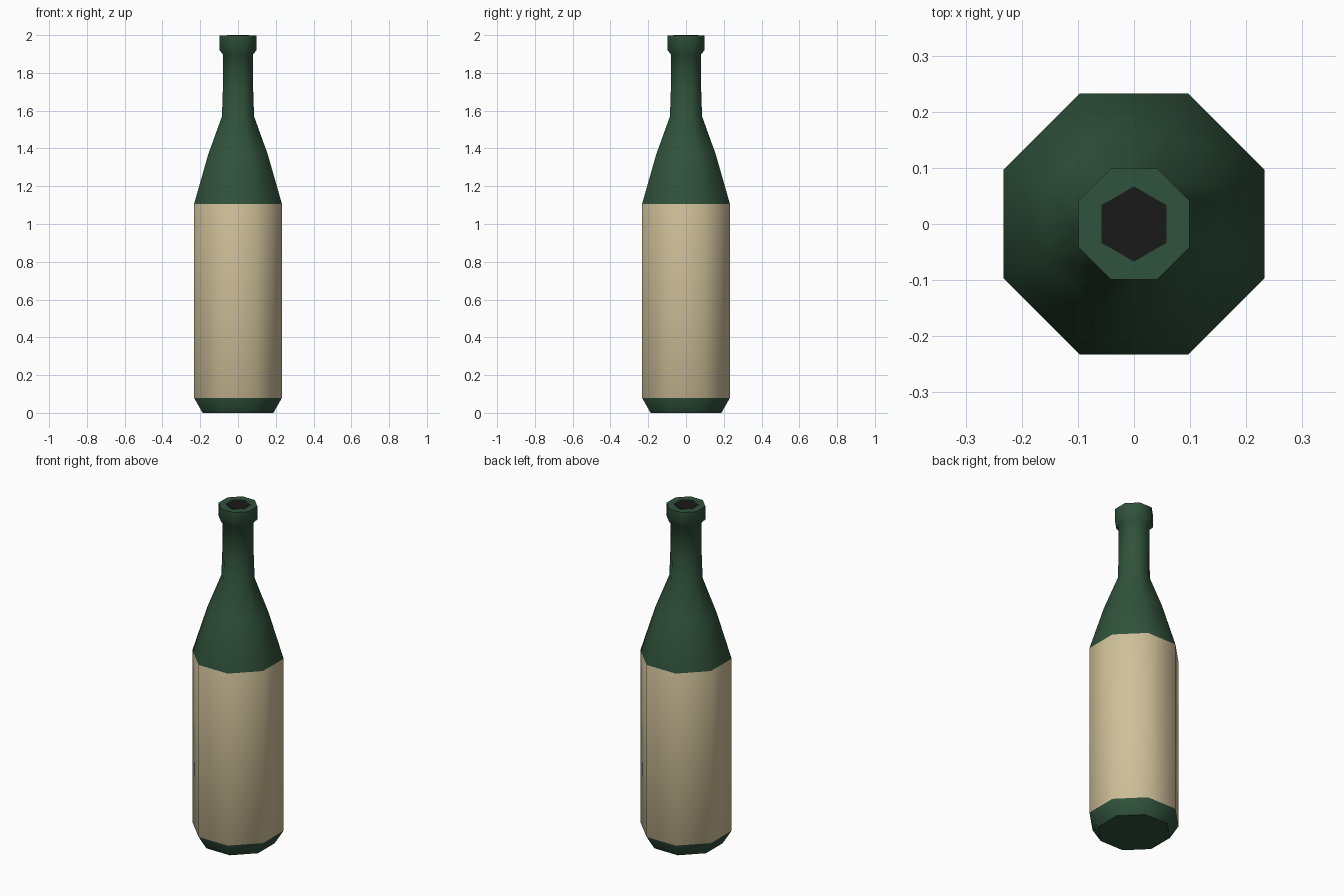
import bpy, bmesh, math

if "Cube" in bpy.data.objects:
    bpy.data.objects.remove(bpy.data.objects["Cube"])


def material(name, rgb):
    m = bpy.data.materials.new(name)
    m.diffuse_color = (*rgb, 1)
    m.use_nodes = True
    m.node_tree.nodes["Principled BSDF"].inputs["Base Color"].default_value = m.diffuse_color
    return m


def lathe(name, profile, sides, phase, mats, band=None):
    """Stack rings of (radius, z), cap both ends; band = ring index using material 1."""
    bm = bmesh.new()
    rings = []
    for r, z in profile:
        angles = [phase + 2 * math.pi * i / sides for i in range(sides)]
        rings.append([bm.verts.new((r * math.cos(a), r * math.sin(a), z)) for a in angles])
    for k in range(len(rings) - 1):
        lo, hi = rings[k], rings[k + 1]
        for i in range(sides):
            j = (i + 1) % sides
            f = bm.faces.new((lo[i], lo[j], hi[j], hi[i]))
            f.material_index = 1 if k == band else 0
    bm.faces.new(rings[0][::-1])
    bm.faces.new(rings[-1])
    me = bpy.data.meshes.new(name)
    bm.to_mesh(me)
    bm.free()
    for m in mats:
        me.materials.append(m)
    ob = bpy.data.objects.new(name, me)
    bpy.context.collection.objects.link(ob)
    bpy.ops.object.select_all(action='DESELECT')
    ob.select_set(True)
    bpy.context.view_layer.objects.active = ob
    bpy.ops.object.shade_smooth_by_angle(angle=math.radians(52))
    return ob


glass = material("green_glass", (0.03, 0.085, 0.045))
paper = material("label_paper", (0.63, 0.53, 0.32))
dark = material("dark_opening", (0.01, 0.01, 0.01))

# Octagonal bottle: half-widths across the flats, converted to corner radii
flats = [(0.187, 0), (0.233, 0.08), (0.233, 1.105), (0.157, 1.37), (0.085, 1.57),
         (0.080, 1.72), (0.080, 1.90), (0.099, 1.92), (0.099, 1.998)]
c = math.cos(math.pi / 8)
lathe("bottle", [(w / c, z) for w, z in flats], 8, math.pi / 8, [glass, paper], band=1)

# Dark hexagonal mouth, set into the lip
lathe("mouth_opening", [(0.067, 1.97), (0.067, 2.0)], 6, math.pi / 2, [dark])
